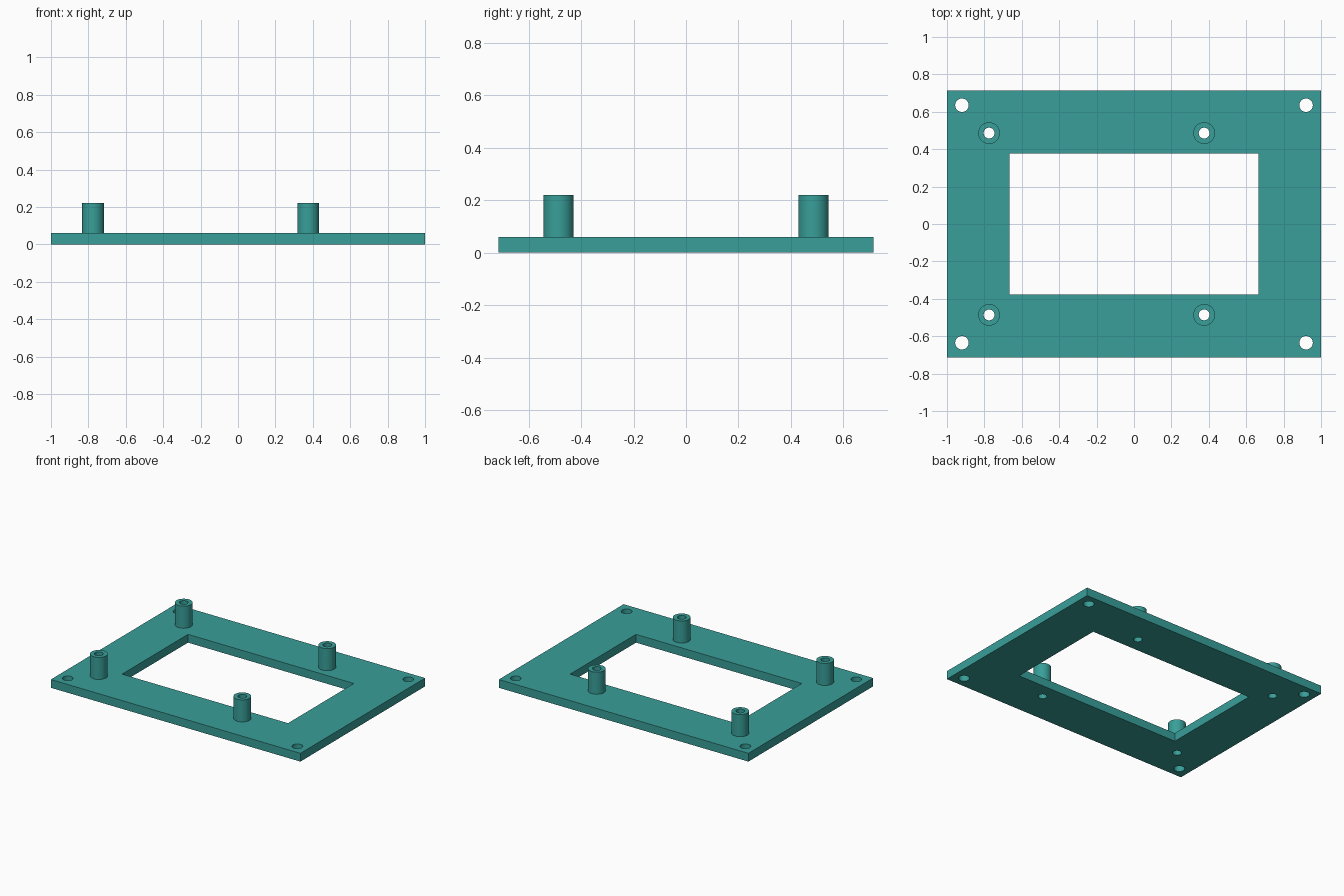
import bpy
import bmesh
from mathutils import Matrix

if "Cube" in bpy.data.objects:
    bpy.data.objects.remove(bpy.data.objects["Cube"], do_unlink=True)

PLATE_X, PLATE_Y, PLATE_Z = 2.0, 1.428, 0.06
OPEN_X, OPEN_Y = 1.33, 0.754
TOP = 0.22
POST_R, BORE_R, SCREW_R = 0.058, 0.029, 0.036
post_spots = [(x, y) for x in (-0.775, 0.375) for y in (-0.486, 0.486)]
corner_spots = [(x, y) for x in (-0.92, 0.92) for y in (-0.635, 0.635)]

teal = bpy.data.materials.new("teal plastic")
teal.use_nodes = True
teal.diffuse_color = (0.04, 0.345, 0.318, 1)
teal.node_tree.nodes["Principled BSDF"].inputs["Base Color"].default_value = teal.diffuse_color


def add_box(bm, sx, sy, z0, z1):
    place = Matrix.Translation((0, 0, (z0 + z1) / 2)) @ Matrix.Diagonal((sx, sy, z1 - z0, 1))
    bmesh.ops.create_cube(bm, size=1, matrix=place)


def add_cylinder(bm, spot, r, z0, z1):
    place = Matrix.Translation((*spot, (z0 + z1) / 2))
    bmesh.ops.create_cone(bm, cap_ends=True, segments=48, radius1=r, radius2=r,
                          depth=z1 - z0, matrix=place)


def make_object(name, bm):
    mesh = bpy.data.meshes.new(name)
    bm.to_mesh(mesh)
    bm.free()
    mesh.materials.append(teal)
    obj = bpy.data.objects.new(name, mesh)
    bpy.context.collection.objects.link(obj)
    return obj


def cut(obj, cutter):
    mod = obj.modifiers.new("holes", 'BOOLEAN')
    mod.operation = 'DIFFERENCE'
    mod.solver = 'EXACT'
    mod.object = cutter
    bpy.ops.object.select_all(action='DESELECT')
    obj.select_set(True)
    bpy.context.view_layer.objects.active = obj
    bpy.ops.object.modifier_apply(modifier=mod.name)
    bpy.ops.object.shade_smooth_by_angle()


# Cutter: central window, corner screw holes and post bores
bm = bmesh.new()
add_box(bm, OPEN_X, OPEN_Y, -0.1, 0.3)
for spot in corner_spots:
    add_cylinder(bm, spot, SCREW_R, -0.1, 0.3)
for spot in post_spots:
    add_cylinder(bm, spot, BORE_R, -0.1, 0.3)
cutter = make_object("hole_cutter", bm)
cutter.hide_render = True

# Base plate
bm = bmesh.new()
add_box(bm, PLATE_X, PLATE_Y, 0, PLATE_Z)
cut(make_object("base_plate", bm), cutter)

# Hollow mounting posts
names = ["right_front", "right_back", "left_front", "left_back"]
for name, spot in zip(names, post_spots):
    bm = bmesh.new()
    add_cylinder(bm, spot, POST_R, PLATE_Z, TOP)
    cut(make_object(name + "_post", bm), cutter)

bpy.data.objects.remove(cutter, do_unlink=True)
